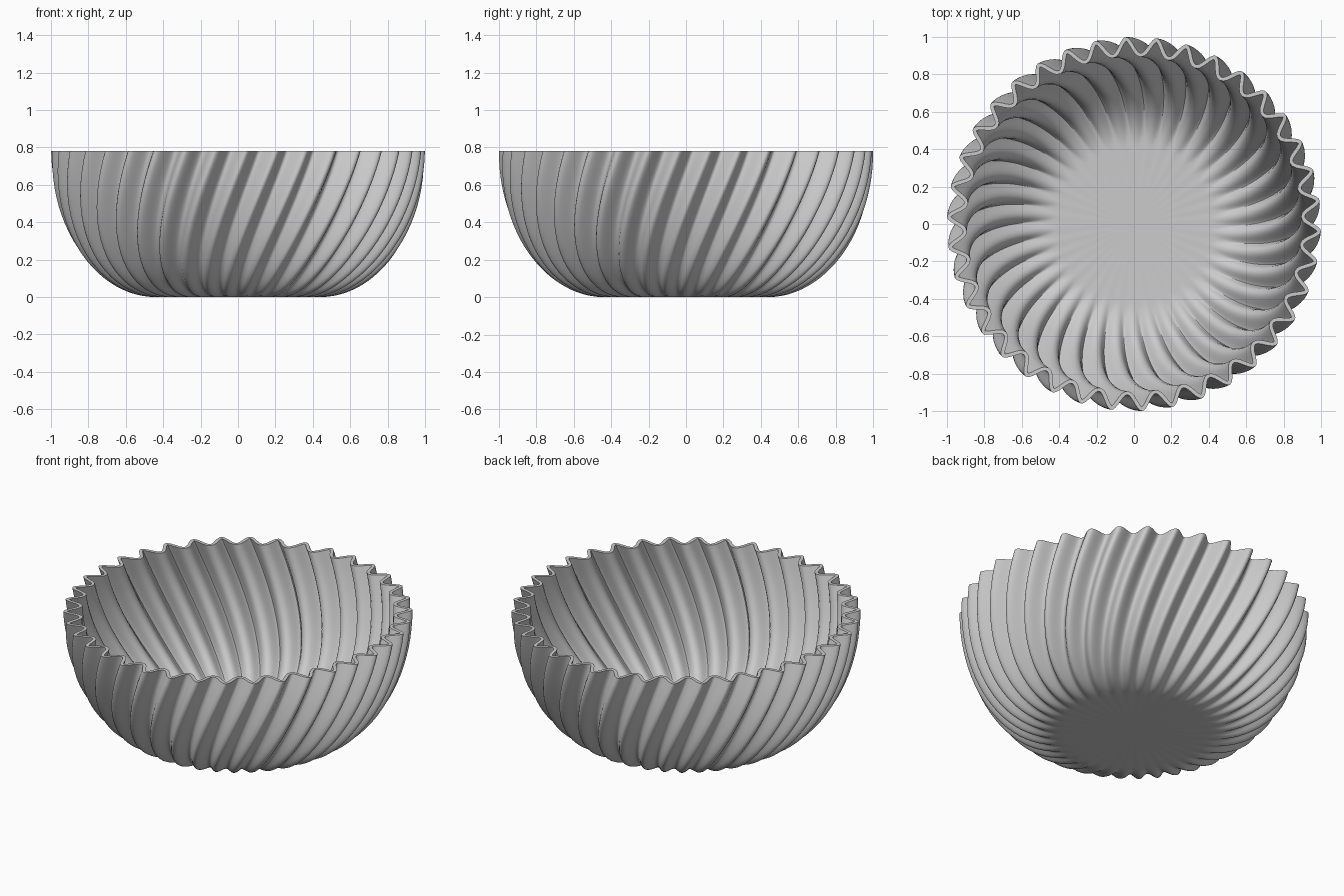
import bpy
import bmesh
from math import sin, cos, pi, radians
from mathutils import Vector

cube = bpy.data.objects.get("Cube")
if cube:
    bpy.data.objects.remove(cube)

FLUTES = 38
STEPS = 16              # samples per flute
RINGS = 24
HEIGHT = 0.78
BASE_RADIUS = 0.44
DEPTH = 0.043           # half flute depth relative to radius
TWIST = radians(18)     # turn from foot to rim
PHASE = radians(92.5)   # direction of one crest on the rim
WALL = 0.02
COUNT = FLUTES * STEPS


def outer_point(u, t):
    """Point of the fluted wall: u runs from foot (0) to rim (1), t around."""
    a = u * pi / 2
    z = HEIGHT * (1 - cos(a))
    r = BASE_RADIUS + (1 - BASE_RADIUS) * sin(a)
    r *= 1 - DEPTH + DEPTH * cos(FLUTES * t)
    angle = t + PHASE + TWIST * (z / HEIGHT - 1)
    return Vector((r * cos(angle), r * sin(angle), z))


def inner_point(u, t):
    """Matching point on the inside, one wall thickness inward."""
    e = 0.0005
    around = outer_point(u, t + e) - outer_point(u, t - e)
    up = outer_point(u + e, t) - outer_point(u - e, t)
    normal = around.cross(up)
    if u == 1:          # keep the rim level
        normal = around.cross(Vector((0, 0, 1)))
    p = outer_point(u, t) - normal.normalized() * WALL
    p.z = min(p.z, HEIGHT)
    return p


bm = bmesh.new()


def make_rings(point):
    return [[bm.verts.new(point(i / RINGS, 2 * pi * j / COUNT))
             for j in range(COUNT)] for i in range(RINGS + 1)]


def bridge(lower, upper):
    for j in range(COUNT):
        k = (j + 1) % COUNT
        bm.faces.new((lower[j], lower[k], upper[k], upper[j]))


def fan(ring, z):
    centre = bm.verts.new((0, 0, z))
    for j in range(COUNT):
        bm.faces.new((centre, ring[j], ring[(j + 1) % COUNT]))


# Outer and inner walls
outer = make_rings(outer_point)
inner = make_rings(inner_point)
for wall in (outer, inner):
    for lower, upper in zip(wall, wall[1:]):
        bridge(lower, upper)

# Flat rim, foot and floor
bridge(outer[-1], inner[-1])
fan(outer[0], 0)
fan(inner[0], WALL)
bmesh.ops.recalc_face_normals(bm, faces=bm.faces)

mesh = bpy.data.meshes.new("fluted_bowl")
bm.to_mesh(mesh)
bm.free()
bowl = bpy.data.objects.new("fluted_bowl", mesh)
bpy.context.collection.objects.link(bowl)

# Plain grey finish
grey = bpy.data.materials.new("light_grey")
grey.use_nodes = True
colour = (0.6, 0.6, 0.6, 1)
grey.diffuse_color = colour
grey.node_tree.nodes["Principled BSDF"].inputs["Base Color"].default_value = colour
mesh.materials.append(grey)

# Smooth flutes with a crisp rim
bpy.ops.object.select_all(action="DESELECT")
bowl.select_set(True)
bpy.context.view_layer.objects.active = bowl
bpy.ops.object.shade_smooth_by_angle(angle=radians(45))
